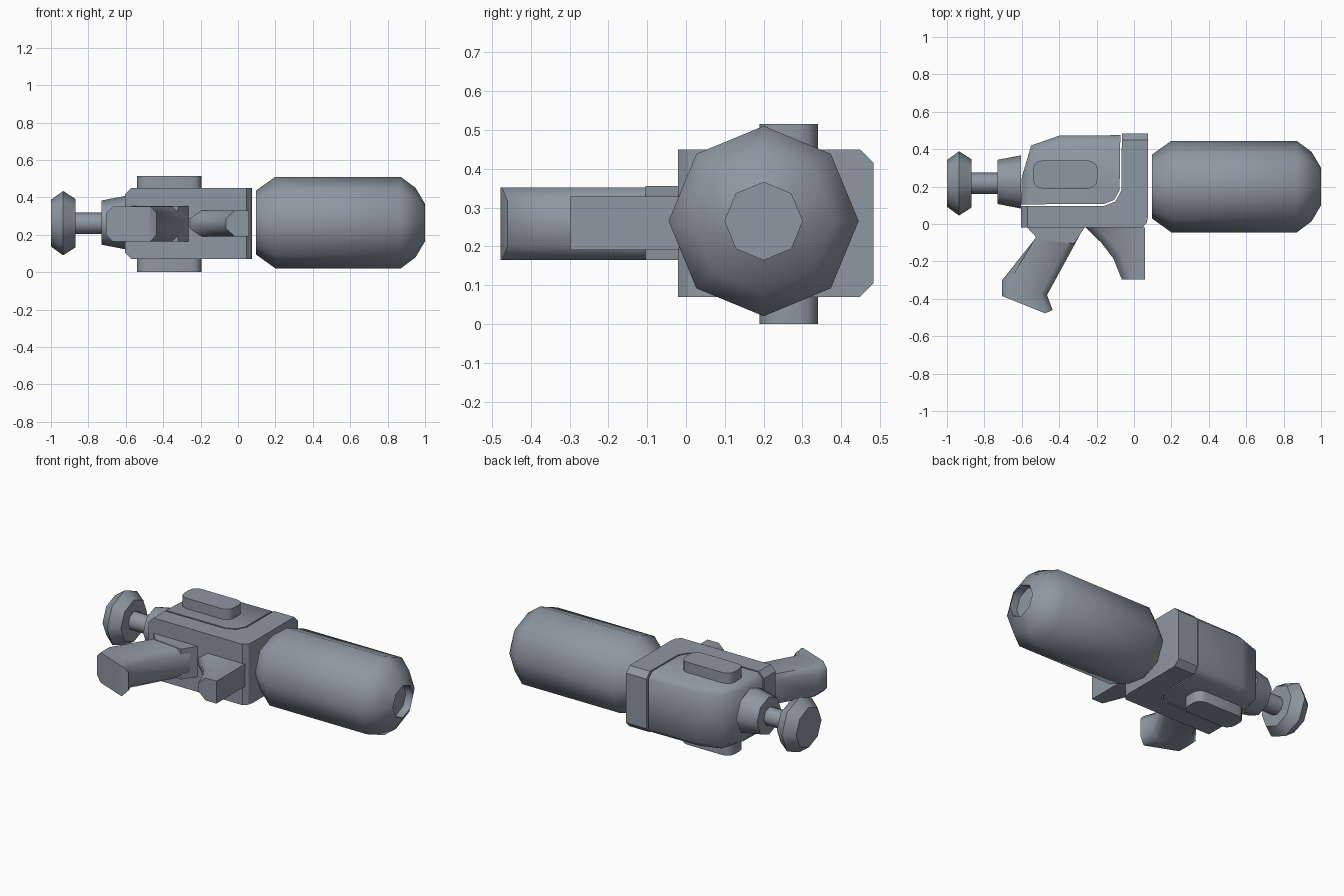
import bpy, bmesh, math
from mathutils import Vector

cube = bpy.data.objects.get("Cube")
if cube:
    bpy.data.objects.remove(cube, do_unlink=True)

# Single slate grey material
COLOR = (0.27, 0.31, 0.36, 1)
grey = bpy.data.materials.new("slate_grey")
grey.use_nodes = True
grey.diffuse_color = COLOR
grey.node_tree.nodes["Principled BSDF"].inputs["Base Color"].default_value = COLOR


def finish(name, bm, angle):
    bmesh.ops.recalc_face_normals(bm, faces=bm.faces[:])
    mesh = bpy.data.meshes.new(name)
    bm.to_mesh(mesh)
    bm.free()
    mesh.materials.append(grey)
    obj = bpy.data.objects.new(name, mesh)
    bpy.context.collection.objects.link(obj)
    bpy.ops.object.select_all(action="DESELECT")
    obj.select_set(True)
    bpy.context.view_layer.objects.active = obj
    bpy.ops.object.shade_smooth_by_angle(angle=math.radians(angle))
    return obj


def turned(name, y, z, profile, angle=46, sides=8):
    """Closed octagonal solid along x from (x, radius) pairs."""
    bm = bmesh.new()
    rings = []
    for x, r in profile:
        turns = [2 * math.pi * i / sides for i in range(sides)]
        rings.append([bm.verts.new((x, y + r * math.cos(a), z + r * math.sin(a))) for a in turns])
    for a, b in zip(rings, rings[1:]):
        for i in range(sides):
            j = (i + 1) % sides
            bm.faces.new((a[i], a[j], b[j], b[i]))
    bm.faces.new(rings[0])
    bm.faces.new(rings[-1])
    return finish(name, bm, angle)


def slab(name, outline, z0, z1, chamfer=0, sides=(), angle=30):
    """Upright prism; rim edges of the listed outline sides are chamfered."""
    bm = bmesh.new()
    low = [bm.verts.new((x, y, z0)) for x, y in outline]
    high = [bm.verts.new((x, y, z1)) for x, y in outline]
    bm.faces.new(low)
    bm.faces.new(high)
    n = len(outline)
    for i in range(n):
        j = (i + 1) % n
        bm.faces.new((low[i], low[j], high[j], high[i]))
    rims = [bm.edges.get((ring[i], ring[(i + 1) % n])) for ring in (low, high) for i in sides]
    if rims:
        bmesh.ops.recalc_face_normals(bm, faces=bm.faces[:])
        bmesh.ops.bevel(bm, geom=rims, offset=chamfer, segments=1, affect="EDGES")
    return finish(name, bm, angle)


# Tank with a recessed end
turned("tank", 0.2, 0.265, [(0.095, 0.17), (0.2, 0.245), (0.87, 0.245), (0.95, 0.185),
                            (1.0, 0.1), (0.95, 0.1)])

# Pump: collar, rod and knob
turned("pump_collar", 0.225, 0.265, [(-0.73, 0.118), (-0.605, 0.142)])
turned("pump_rod", 0.218, 0.262, [(-0.88, 0.057), (-0.72, 0.057)])
turned("pump_knob", 0.217, 0.262, [(-1.0, 0.125), (-0.935, 0.172), (-0.87, 0.13)], 50)

# L-shaped frame with chamfered ends
frame = [(-0.605, -0.02), (0.045, -0.02), (0.068, 0.005), (0.075, 0.04), (0.075, 0.483),
         (-0.065, 0.483), (-0.067, 0.18), (-0.1, 0.12), (-0.16, 0.097), (-0.605, 0.095)]
slab("body_frame", frame, 0.07, 0.45, 0.035, (4, 9))

# Housing nested in the frame
housing = [(-0.605, 0.105), (-0.16, 0.107), (-0.107, 0.128), (-0.077, 0.18), (-0.073, 0.475),
           (-0.4, 0.472), (-0.55, 0.42), (-0.6, 0.25)]
slab("body_housing", housing, 0.07, 0.45, 0.035, (4, 5, 6, 7), 50)

# Rounded pad that stands out on both faces
pad = []
for cx, cy, start in ((-0.245, 0.29, 0), (-0.49, 0.29, 90), (-0.49, 0.24, 180), (-0.245, 0.24, 270)):
    for step in (0, 30, 60, 90):
        a = math.radians(start + step)
        pad.append((cx + 0.05 * math.cos(a), cy + 0.05 * math.sin(a)))
slab("side_pads", pad, 0.0, 0.515, angle=40)

# Grip with its flange
flange = [(-0.57, -0.02), (-0.265, -0.02), (-0.32, -0.105), (-0.51, -0.085)]
slab("grip_flange", flange, 0.165, 0.355)
grip = [(-0.5, -0.03), (-0.29, -0.06), (-0.465, -0.38), (-0.435, -0.46), (-0.475, -0.478),
        (-0.705, -0.385), (-0.705, -0.3), (-0.53, -0.08)]
slab("rear_grip", grip, 0.165, 0.352, 0.035, (1, 2, 5, 6), 50)

# Forward trigger block
trigger = [(-0.26, -0.018), (0.06, -0.018), (0.06, -0.298), (-0.065, -0.298),
           (-0.11, -0.185), (-0.175, -0.1)]
slab("trigger_block", trigger, 0.19, 0.33, 0.045, (3, 4, 5), 50)
